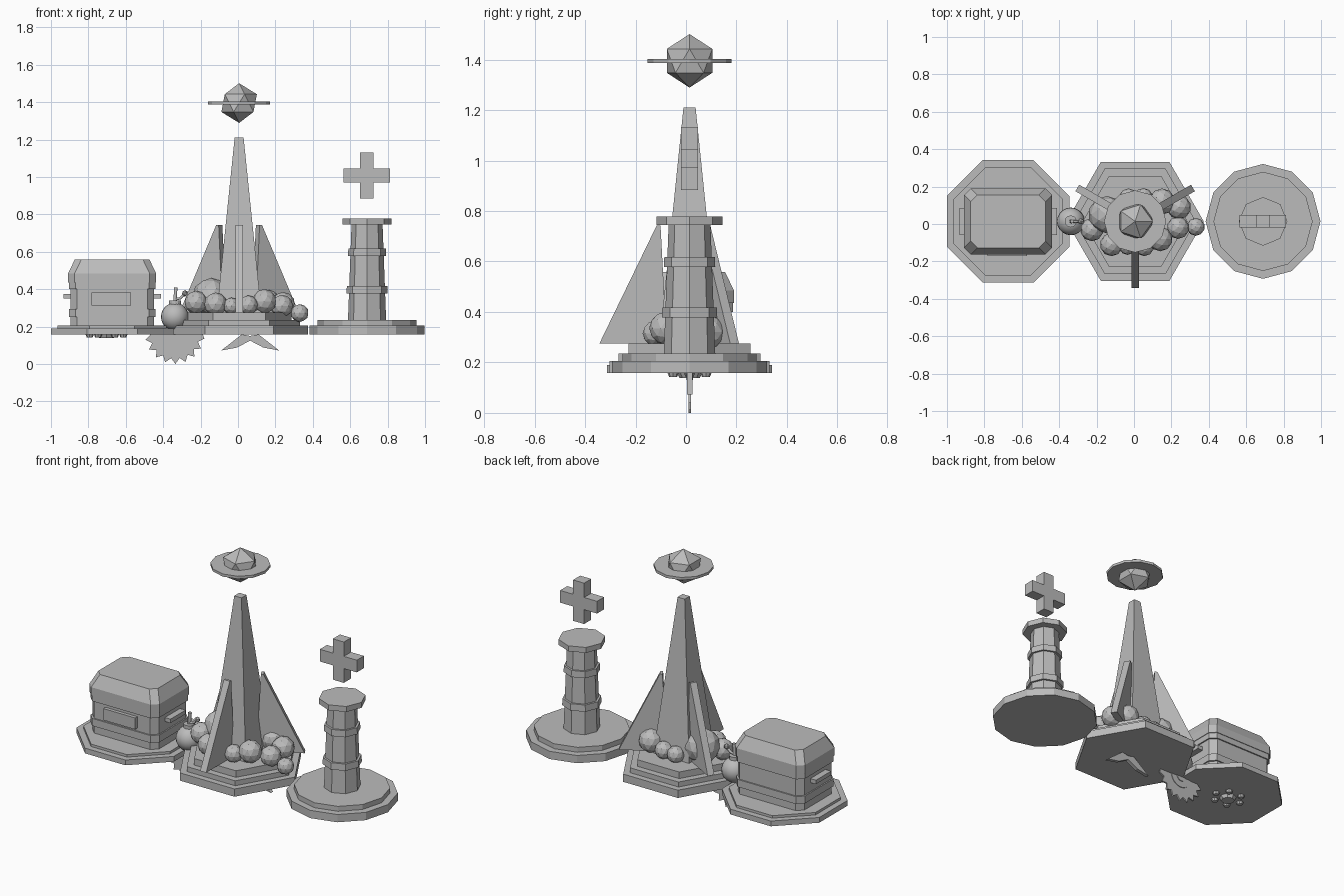
import bpy, bmesh, math
from math import pi, sin, cos
from mathutils import Vector, Matrix

if "Cube" in bpy.data.objects:
    bpy.data.objects.remove(bpy.data.objects["Cube"])

GREY = bpy.data.materials.new("stone grey")
GREY.diffuse_color = (0.5, 0.5, 0.5, 1)
GREY.use_nodes = True
GREY.node_tree.nodes["Principled BSDF"].inputs["Base Color"].default_value = GREY.diffuse_color
CY = 0.014          # shared depth centre
CHEST_X, TOWER_X, PILLAR_X = -0.673, 0.006, 0.69


def finish(name, bm):
    bmesh.ops.recalc_face_normals(bm, faces=bm.faces)
    me = bpy.data.meshes.new(name)
    bm.to_mesh(me)
    bm.free()
    me.materials.append(GREY)
    ob = bpy.data.objects.new(name, me)
    bpy.context.collection.objects.link(ob)
    return ob


def loft(name, rings):
    """Skin a stack of equal-sized point rings and cap both ends."""
    bm = bmesh.new()
    vs = [[bm.verts.new(p) for p in r] for r in rings]
    n = len(vs[0])
    for a, b in zip(vs, vs[1:]):
        for i in range(n):
            j = (i + 1) % n
            bm.faces.new((a[i], a[j], b[j], b[i]))
    bm.faces.new(vs[0])
    bm.faces.new(vs[-1])
    return finish(name, bm)


def prism(name, x, sides, profile, turn=0.0, y=CY):
    """Stacked polygon rings; profile is (radius, z) pairs."""
    return loft(name, [[(x + r * cos(turn + 2 * pi * i / sides),
                         y + r * sin(turn + 2 * pi * i / sides), z)
                        for i in range(sides)] for r, z in profile])


def plate(name, points, thick, matrix=Matrix()):
    """Flat XZ outline given thickness along y, then placed."""
    return loft(name, [[matrix @ Vector((px, s * thick / 2, pz)) for px, pz in points]
                       for s in (-1, 1)])


def box(name, centre, size):
    bm = bmesh.new()
    bmesh.ops.create_cube(bm, size=1, matrix=Matrix.Translation(centre) @ Matrix.Diagonal((*size, 1)))
    return finish(name, bm)


def ball(name, centre, r, sub):
    bm = bmesh.new()
    bmesh.ops.create_icosphere(bm, subdivisions=sub, radius=r, matrix=Matrix.Translation(centre))
    return finish(name, bm)


def tube(name, points, r):
    cu = bpy.data.curves.new(name, 'CURVE')
    cu.dimensions = '3D'
    cu.bevel_depth, cu.bevel_resolution, cu.use_fill_caps = r, 1, True
    sp = cu.splines.new('POLY')
    sp.points.add(len(points) - 1)
    for p, co in zip(sp.points, points):
        p.co = (*co, 1)
    cu.materials.append(GREY)
    ob = bpy.data.objects.new(name, cu)
    bpy.context.collection.objects.link(ob)


# --- Chest on an octagonal base ---
prism("chest_base", CHEST_X, 8, [(.354, .158), (.354, .19)], pi / 8)
prism("chest_base_step", CHEST_X, 8, [(.315, .19), (.315, .205)], pi / 8)


def chamfered(hx, hy, z, c=.035):
    q = [(hx, hy - c), (hx - c, hy), (c - hx, hy), (-hx, hy - c),
         (-hx, c - hy), (c - hx, -hy), (hx - c, -hy), (hx, c - hy)]
    return [(CHEST_X + a, CY + b, z) for a, b in q]


def chest_part(name, profile):
    loft(name, [chamfered(.235 - d, .176 - d, z) for d, z in profile])


chest_part("chest_body", [(.012, .205), (.012, .42)])
chest_part("chest_lower_band", [(.004, .25), (.004, .295)])
chest_part("chest_rim", [(.004, .4), (.004, .435)])
chest_part("chest_lid", [(0, .435), (0, .485), (.035, .558)])
box("chest_front_panel", (CHEST_X - .005, CY - .17, .347), (.213, .03, .07))
for s, side in ((-1, "left"), (1, "right")):
    box("chest_handle_" + side, (CHEST_X + s * .238, CY, .362), (.045, .145, .024))

# Ornament under the chest base
prism("underside_hub", CHEST_X - .03, 8, [(.04, .138), (.05, .158)])
for i in range(6):
    a = i * pi / 3
    prism("underside_knob", CHEST_X - .03 + .09 * cos(a), 8, [(.016, .143), (.022, .158)],
          0, CY + .075 * sin(a))

# --- Tower on a hexagonal stepped base ---
for i, (r, z0, z1) in enumerate([(.367, .158, .205), (.325, .205, .235), (.28, .235, .275)]):
    prism("tower_step_%d" % (i + 1), TOWER_X, 6, [(r, z0), (r, z1)])
Q = math.sqrt(2)
prism("tower_spire", TOWER_X, 4, [(.12 * Q, .275), (.024 * Q, 1.21)], pi / 4)
for i in range(3):
    m = Matrix.Translation((TOWER_X, CY, 0)) @ Matrix.Rotation(pi / 6 + i * 2 * pi / 3, 4, 'Z')
    plate("tower_fin", [(.09, .275), (.357, .275), (.13, .743), (.115, .743)], .04, m)

# Boulders heaped around the tower
for x, y, z, r in [(-.145, .05, .36, .1), (-.225, -.03, .33, .062), (-.12, -.11, .32, .062),
                   (-.035, -.12, .31, .045), (.055, -.12, .315, .052), (.14, -.08, .335, .066),
                   (.235, -.02, .31, .06), (.33, -.015, .272, .048), (.15, .12, .34, .07),
                   (.24, .09, .32, .065), (.05, .14, .315, .052), (-.03, .14, .31, .05)]:
    ball("boulder", (x, y, z), r, 2)

# Floating gem with its ring
ball("gem", (TOWER_X, CY, 1.395), .106, 1)
prism("gem_ring", TOWER_X, 12, [(.166, 1.387), (.166, 1.403)])

# Curved wing hanging under the tower
W = .065
half = [(.155, .072), (.1, .115), (.045, .158), (.0, .15)]
wing = [(W + a, b) for a, b in half] + [(W - a, b) for a, b in half[-2::-1]]
wing += [(W - .07, .088), (W, .125), (W + .07, .088)]
plate("under_wing", wing, .022, Matrix.Translation((0, CY, 0)))

# --- Round bomb between chest and tower ---
BX = -.338
bm = bmesh.new()
bmesh.ops.create_uvsphere(bm, u_segments=20, v_segments=12, radius=.074,
                          matrix=Matrix.Translation((BX, CY, .253)))
bomb = finish("bomb_body", bm)
bomb.data.shade_smooth()
prism("bomb_neck", BX, 12, [(.032, .315), (.032, .34)])
tube("bomb_pin", [(BX, CY, .33), (BX + .006, CY, .41)], .01)
tube("bomb_fuse", [(BX, CY, .345), (BX + .03, CY, .352), (BX + .05, CY, .372)], .008)
ball("bomb_spark", (BX + .054, CY, .378), .018, 1)

# Half saw wheel hanging under the bomb
GX, GZ, TEETH = -.338, .16, 9
saw = [(-.03, 0), (-.15, 0)]
for i in range(TEETH):
    a0 = pi + pi * i / TEETH
    saw.append((.13 * cos(a0 + .03), .13 * sin(a0 + .03)))
    saw.append((.16 * cos(a0 + pi / TEETH * .55), .16 * sin(a0 + pi / TEETH * .55)))
saw += [(.15, 0)]
plate("saw_wheel", saw[1:], .01, Matrix.Translation((GX, CY, GZ)))
for nm, r, t in (("saw_plate", .07, .018), ("saw_hub", .03, .026)):
    arc = [(r * cos(pi + pi * i / 12), r * sin(pi + pi * i / 12)) for i in range(13)]
    plate(nm, arc, t, Matrix.Translation((GX, CY, GZ)))

# --- Pillar with floating cross ---
prism("pillar_base", PILLAR_X, 12, [(.307, .158), (.307, .205)])
prism("pillar_base_step", PILLAR_X, 12, [(.265, .205), (.265, .235)])
prism("pillar_column", PILLAR_X, 8, [(.102, .235), (.083, .745)])
prism("pillar_lower_band", PILLAR_X, 8, [(.11, .378), (.108, .418)])
prism("pillar_upper_band", PILLAR_X, 8, [(.102, .578), (.1, .617)])
prism("pillar_cap", PILLAR_X, 8, [(.13, .745), (.13, .778)])
a, b = .037, .124
cross = [(a, a), (a, b), (-a, b), (-a, a), (-b, a), (-b, -a),
         (-a, -a), (-a, -b), (a, -b), (a, -a), (b, -a), (b, a)]
plate("floating_cross", cross, .068, Matrix.Translation((PILLAR_X - .002, CY, 1.008)))
